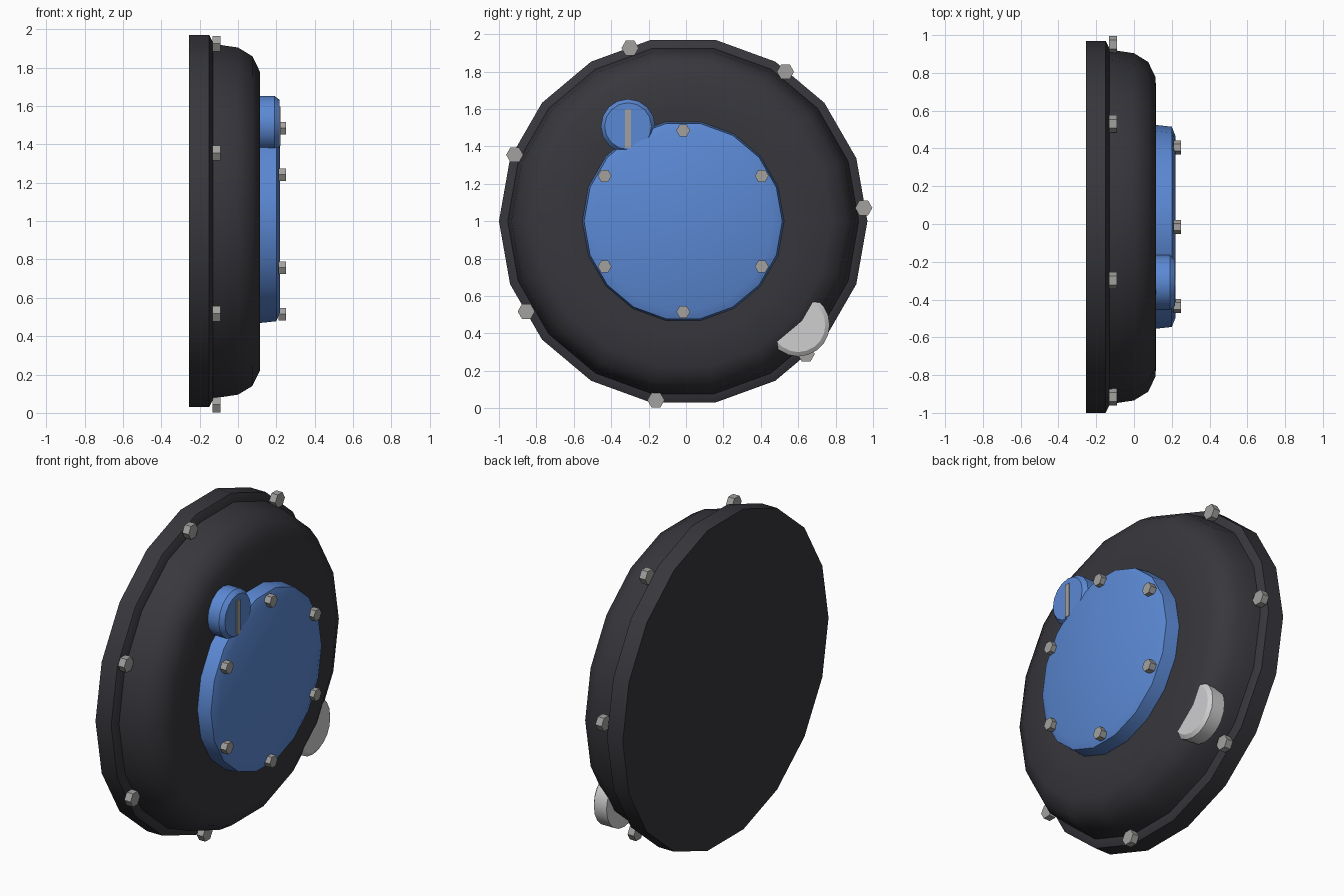
import bpy, bmesh, math

if "Cube" in bpy.data.objects:
    bpy.data.objects.remove(bpy.data.objects["Cube"])

CY, CZ = -0.015, 1.0   # axis of the round housing (runs along x)


def material(name, rgb):
    m = bpy.data.materials.new(name)
    m.diffuse_color = (*rgb, 1)
    m.use_nodes = True
    m.node_tree.nodes["Principled BSDF"].inputs["Base Color"].default_value = m.diffuse_color
    return m


DARK = material("dark_grey", (0.038, 0.038, 0.046))
BLUE = material("blue", (0.105, 0.25, 0.66))
STEEL = material("steel_grey", (0.36, 0.355, 0.345))
PALE = material("pale_grey", (0.62, 0.62, 0.63))


def finish(name, bm, mat, angle=None):
    bmesh.ops.recalc_face_normals(bm, faces=bm.faces)
    me = bpy.data.meshes.new(name)
    bm.to_mesh(me)
    bm.free()
    me.materials.append(mat)
    ob = bpy.data.objects.new(name, me)
    bpy.context.collection.objects.link(ob)
    if angle:
        bpy.ops.object.select_all(action='DESELECT')
        ob.select_set(True)
        bpy.context.view_layer.objects.active = ob
        bpy.ops.object.shade_smooth_by_angle(angle=math.radians(angle))
    return ob


def turned(name, profile, n, y, z, mat, angle=None):
    """Closed solid of (x, radius) rings around an x-parallel axis."""
    bm = bmesh.new()
    rings = []
    for x, r in profile:
        rings.append([bm.verts.new((x, y + r * math.cos(2 * math.pi * i / n),
                                    z + r * math.sin(2 * math.pi * i / n)))
                      for i in range(n)])
    for a, b in zip(rings, rings[1:]):
        for i in range(n):
            j = (i + 1) % n
            bm.faces.new((a[i], a[j], b[j], b[i]))
    bm.faces.new(rings[0])
    bm.faces.new(rings[-1])
    return finish(name, bm, mat, angle)


def bolt_ring(name, count, start, ring_r, x0, x1, r):
    for k in range(count):
        a = math.radians(start + 360 * k / count)
        turned(f"{name}_{k + 1}", [(x0, r), (x1, r)], 6,
               CY + ring_r * math.cos(a), CZ + ring_r * math.sin(a), STEEL)


# Back flange and domed housing
turned("back_flange", [(-0.255, 0.985), (-0.15, 0.985), (-0.13, 0.945)],
       18, CY, CZ, DARK, 35)
turned("domed_housing", [(-0.14, 0.94), (-0.10, 0.934), (0.0, 0.919),
                         (0.075, 0.873), (0.115, 0.79), (0.116, 0.60)],
       18, CY, CZ, DARK, 40)

# Front cover plate
turned("cover_plate", [(0.10, 0.541), (0.20, 0.53), (0.22, 0.48)],
       18, CY, CZ, BLUE, 30)

# Small slotted knob
turned("knob", [(0.10, 0.145), (0.19, 0.145), (0.216, 0.125)],
       16, -0.31, 1.508, BLUE, 30)
bm = bmesh.new()
bmesh.ops.create_cube(bm, size=1)
for v in bm.verts:
    v.co = (0.217 + v.co.x * 0.008, -0.31 + v.co.y * 0.034, 1.494 + v.co.z * 0.205)
finish("knob_slot", bm, STEEL)

# Pale dial half sunk into the housing edge
turned("pale_dial", [(-0.005, 0.168), (0.08, 0.168), (0.096, 0.145)],
       20, 0.60, 0.445, PALE, 30)

# Bolts
bolt_ring("flange_bolt", 7, 4.2, 0.968, -0.132, -0.09, 0.046)
bolt_ring("cover_bolt", 6, 30, 0.485, 0.21, 0.25, 0.037)
